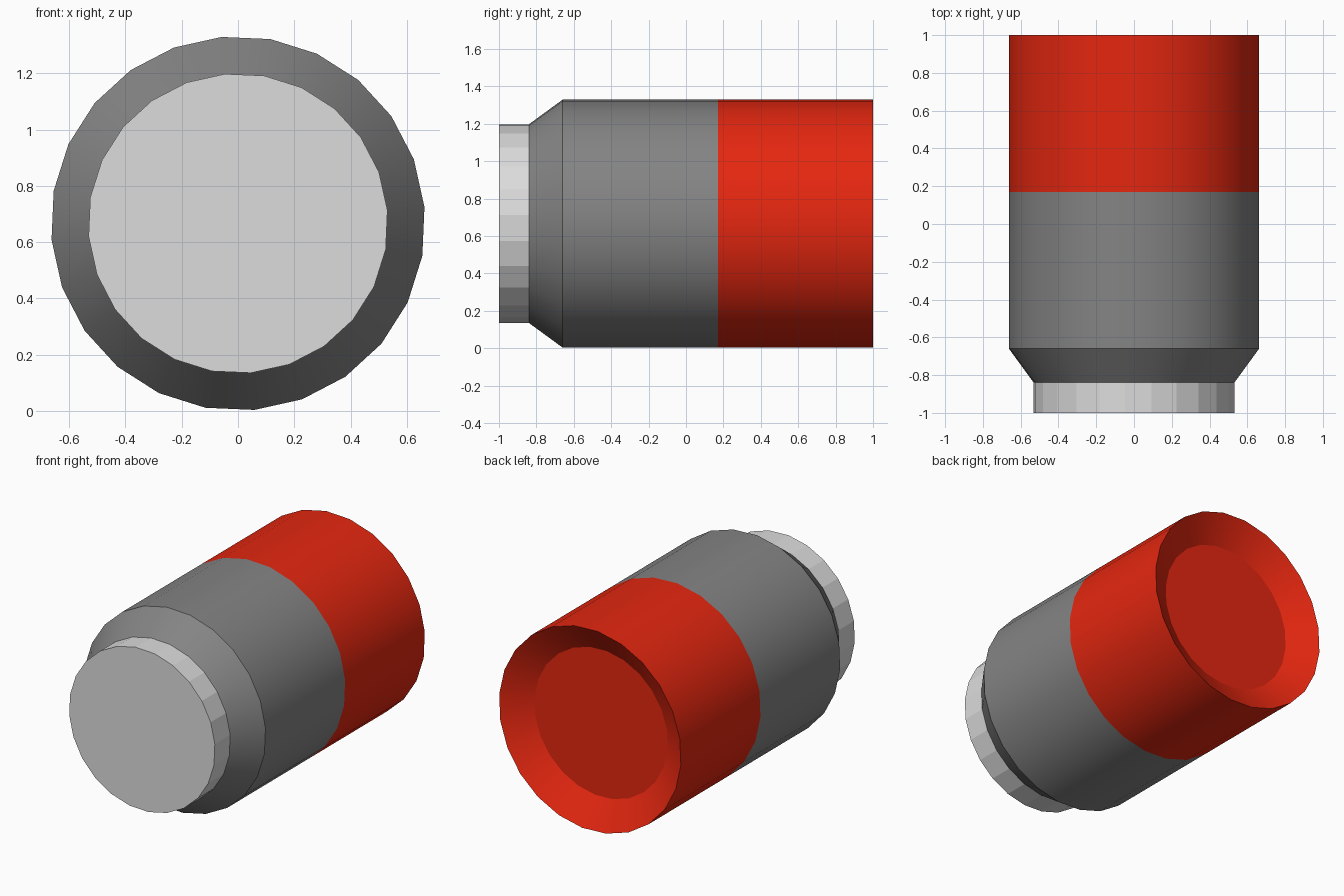
import bpy, bmesh, math

if "Cube" in bpy.data.objects:
    bpy.data.objects.remove(bpy.data.objects["Cube"])

SIDES = 24
R = 0.665
CZ = 0.6665
OFFSET = math.radians(5)


def material(name, rgb):
    m = bpy.data.materials.new(name)
    m.diffuse_color = (*rgb, 1.0)
    m.use_nodes = True
    m.node_tree.nodes["Principled BSDF"].inputs["Base Color"].default_value = m.diffuse_color
    return m


def lathe(name, profile, mats, caps=(True, True), rule=None):
    """Spin (radius, y) points about the long axis, front to back."""
    bm = bmesh.new()
    rings = []
    for r, y in profile:
        ring = []
        for i in range(SIDES):
            a = OFFSET + 2 * math.pi * i / SIDES
            ring.append(bm.verts.new((r * math.cos(a), y, CZ + r * math.sin(a))))
        rings.append(ring)
    for a, b in zip(rings, rings[1:]):
        for i in range(SIDES):
            j = (i + 1) % SIDES
            bm.faces.new((a[i], a[j], b[j], b[i]))
    if caps[0]:
        bm.faces.new(rings[0])
    if caps[1]:
        bm.faces.new(rings[-1])
    bmesh.ops.recalc_face_normals(bm, faces=bm.faces)
    if rule:
        for f in bm.faces:
            f.material_index = rule(f.calc_center_median())
    me = bpy.data.meshes.new(name)
    bm.to_mesh(me)
    bm.free()
    for m in mats:
        me.materials.append(m)
    ob = bpy.data.objects.new(name, me)
    bpy.context.collection.objects.link(ob)
    return ob


dark_grey = material("dark_grey", (0.23, 0.23, 0.23))
light_grey = material("light_grey", (0.72, 0.72, 0.72))
red = material("red", (0.78, 0.02, 0.005))

# Body: chamfered grey front, red rear half with a dished end
body = lathe("body",
             [(0.533, -0.84), (R, -0.66), (R, 0.17), (R, 1.0), (0.487, 0.885)],
             [dark_grey, red],
             rule=lambda c: 1 if c.y > 0.17 else 0)
bpy.context.view_layer.objects.active = body
body.select_set(True)
bpy.ops.object.shade_smooth_by_angle(angle=math.radians(30))
body.select_set(False)

# Flat-shaded light cap on the front
lathe("front_cap", [(0.533, -1.0), (0.533, -0.84)], [light_grey], caps=(True, False))
